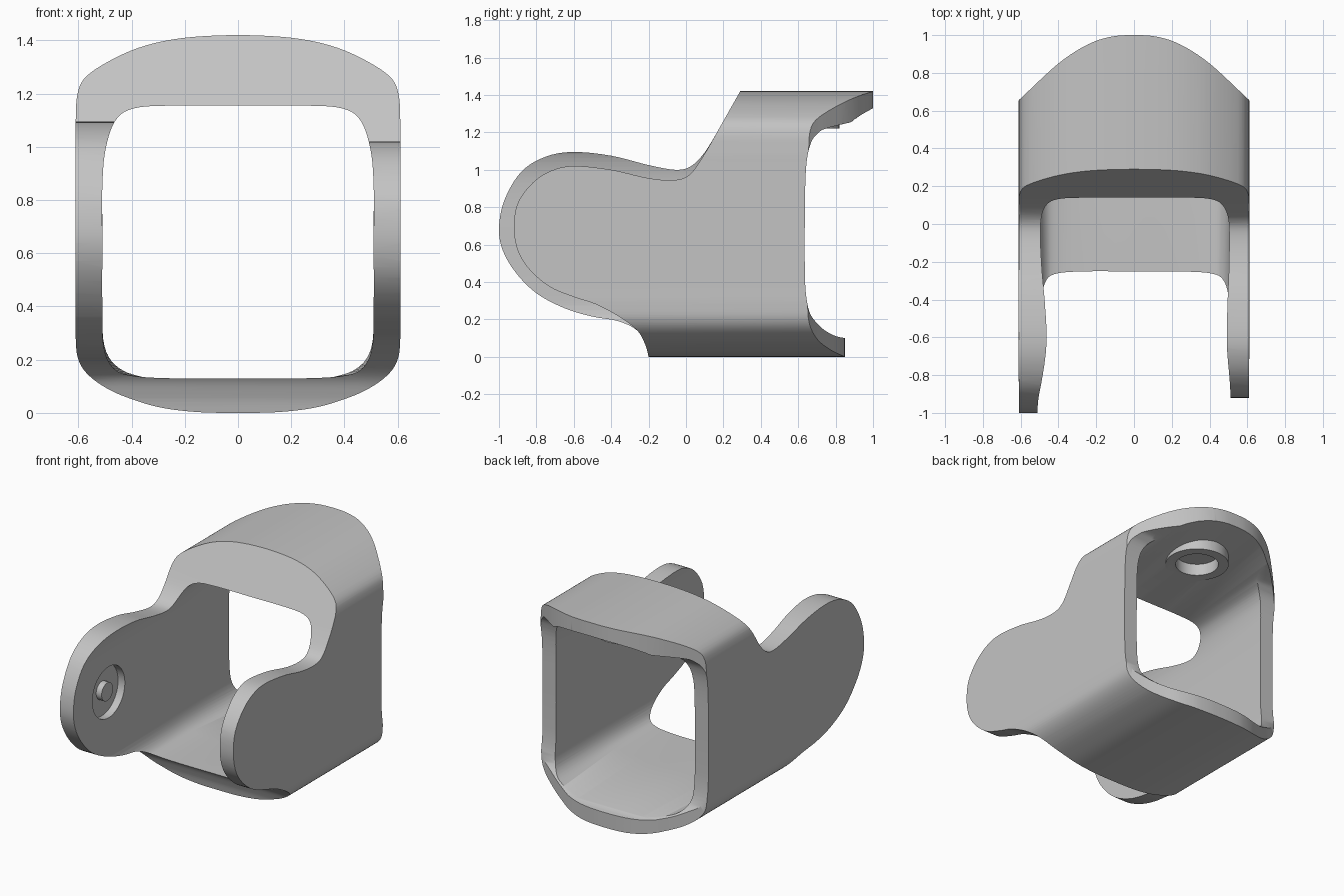
import bpy
import bmesh
from mathutils import Matrix, Vector

if "Cube" in bpy.data.objects:
    bpy.data.objects.remove(bpy.data.objects["Cube"], do_unlink=True)

grey = bpy.data.materials.new("plain_grey")
grey.use_nodes = True
grey.diffuse_color = (0.55, 0.55, 0.55, 1)
grey.node_tree.nodes["Principled BSDF"].inputs["Base Color"].default_value = grey.diffuse_color


def spline(points, steps=5, closed=False):
    """Smooth curve through 2D points."""
    pts = [Vector(p) for p in points]
    count = len(pts)

    def at(i):
        return pts[i % count] if closed else pts[max(0, min(count - 1, i))]

    out = []
    for i in range(count if closed else count - 1):
        a, b, c, d = at(i - 1), at(i), at(i + 1), at(i + 2)
        for k in range(steps):
            t = k / steps
            out.append(b + (c - a) * t / 2 + (a * 2 - b * 5 + c * 4 - d) * t**2 / 2
                       + (b * 3 - a - c * 3 + d) * t**3 / 2)
    if not closed:
        out.append(pts[-1])
    return out


def mirrored(half):
    """Closed smooth section from a half that starts and ends at x = 0."""
    return spline(half + [(-x, z) for x, z in half[-2:0:-1]], closed=True)


def new_object(name, bm):
    bmesh.ops.recalc_face_normals(bm, faces=bm.faces)
    mesh = bpy.data.meshes.new(name)
    bm.to_mesh(mesh)
    bm.free()
    mesh.materials.append(grey)
    obj = bpy.data.objects.new(name, mesh)
    bpy.context.collection.objects.link(obj)
    return obj


def loft(name, axis, sections):
    """Solid through (position, 2D outline) sections along an axis."""
    bm = bmesh.new()
    rings = []
    for pos, outline in sections:
        ring = []
        for p in outline:
            co = list(p)
            co.insert(axis, pos)
            ring.append(bm.verts.new(co))
        rings.append(ring)
    for low, high in zip(rings, rings[1:]):
        for i in range(len(low)):
            bm.faces.new((low[i - 1], low[i], high[i], high[i - 1]))
    bm.faces.new(rings[0])
    bm.faces.new(rings[-1])
    return new_object(name, bm)


def cylinder(name, axis, centre, radius, depth):
    bm = bmesh.new()
    turn = Matrix.Rotation(1.5707963, 4, "Y") if axis == "X" else Matrix()
    bmesh.ops.create_cone(bm, cap_ends=True, segments=48, radius1=radius, radius2=radius,
                          depth=depth, matrix=Matrix.Translation(centre) @ turn)
    return new_object(name, bm)


def combine(target, tool, operation):
    tool.hide_render = True
    mod = target.modifiers.new(operation, "BOOLEAN")
    mod.operation, mod.solver, mod.object = operation, "EXACT", tool
    bpy.context.view_layer.objects.active = target
    bpy.ops.object.modifier_apply(modifier=mod.name)
    bpy.data.objects.remove(tool, do_unlink=True)


# Outer sleeve with bulged top and bottom
outer = mirrored([(0, 0), (.15, .003), (.28, .018), (.38, .045), (.48, .085), (.56, .14),
                  (.6, .2), (.61, .28), (.61, .4), (.61, .7), (.61, 1), (.61, 1.1),
                  (.603, 1.2), (.57, 1.265), (.47, 1.33), (.35, 1.38), (.2, 1.41), (0, 1.42)])
sleeve = loft("sleeve_with_ears", 1, [(-1.2, outer), (1.2, outer)])

# Hollow: squarer at the front lip, taller at the back
front_hole = mirrored([(0, .13), (.25, .13), (.4, .14), (.47, .17), (.505, .25), (.51, .4),
                       (.51, .65), (.51, .85), (.498, .99), (.46, 1.1), (.39, 1.145),
                       (.25, 1.155), (0, 1.155)])
back_hole = mirrored([(0, .11), (.2, .11), (.33, .13), (.44, .17), (.5, .25), (.51, .4),
                      (.51, .65), (.51, .9), (.51, 1.08), (.49, 1.17), (.42, 1.24),
                      (.25, 1.31), (0, 1.33)])
combine(sleeve, loft("hollow_cutter", 1, [(-1.3, front_hole), (.14, front_hole),
                                          (1, back_hole), (1.3, back_hole)]), "DIFFERENCE")

# Side outline: a large ear on one side, a smaller one on the other
foot = [(-.18, -.1), (-.2, 0), (-.22, .07), (-.26, .14)]
brow = [(.16, 1.19), (.29, 1.42), (.35, 1.52)]
large_ear = [(-.36, .19), (-.5, .215), (-.65, .26), (-.8, .34), (-.91, .45), (-.98, .57),
             (-1, .69), (-.97, .84), (-.88, .99), (-.75, 1.07), (-.6, 1.095), (-.4, 1.075),
             (-.2, 1.025), (-.06, 1), (.02, 1.015), (.09, 1.08)]
small_ear = [(-.35, .21), (-.48, .28), (-.6, .32), (-.73, .375), (-.84, .47), (-.9, .57),
             (-.92, .69), (-.9, .82), (-.82, .93), (-.72, .995), (-.6, 1.02), (-.4, 1),
             (-.2, .955), (-.06, .945), (.02, .975), (.09, 1.07)]
back_edge = [(1.1, 1.3), (.78, 1.23), (.7, 1.19), (.66, 1.12), (.64, .98), (.635, .7),
             (.635, .5), (.64, .35), (.66, .24), (.7, .18), (.76, .13), (.85, .1), (1.1, .08)]
rear = [(1.1, 1.52)] + spline(back_edge) + [(1.1, -.1)]
large = spline(foot + large_ear + brow) + rear
small = spline(foot + small_ear + brow) + rear
combine(sleeve, loft("side_outline", 0, [(-.9, large), (-.45, large),
                                         (.45, small), (.9, small)]), "INTERSECT")


# Plan outline: rounded back overhang, longer at the top than at the floor
def plan(half):
    arc = [(-x, y) for x, y in half[:0:-1]] + half
    return spline(arc) + [(.8, -1.4), (-.8, -1.4)]


roof = plan([(0, 1), (.1, .995), (.2, .97), (.3, .92), (.4, .85), (.5, .76), (.6, .665), (.8, .48)])
floor = plan([(0, .85), (.1, .847), (.2, .833), (.3, .8), (.4, .75), (.5, .7), (.6, .655), (.8, .56)])
combine(sleeve, loft("plan_outline", 2, [(-.3, floor), (.5, floor),
                                         (.9, roof), (1.7, roof)]), "INTERSECT")

# Round socket under the ceiling
combine(sleeve, cylinder("socket_boss", "Z", (0, .62, 1.28), .2, .12), "UNION")
combine(sleeve, cylinder("socket_hole", "Z", (0, .62, 1.2), .135, .2), "DIFFERENCE")

# Hinge recess and pin on the inside of each ear
pins = []
for side, word in ((-1, "right"), (1, "left")):
    combine(sleeve, cylinder("recess_cutter", "X", (side * .48, -.63, .68), .17, .16), "DIFFERENCE")
    pins.append(cylinder(word + "_hinge_pin", "X", (side * .55, -.63, .68), .06, .06))

# Smooth shading with sharp rims
bpy.ops.object.select_all(action="DESELECT")
for obj in [sleeve] + pins:
    obj.select_set(True)
bpy.context.view_layer.objects.active = sleeve
bpy.ops.object.shade_smooth_by_angle(angle=0.6)
